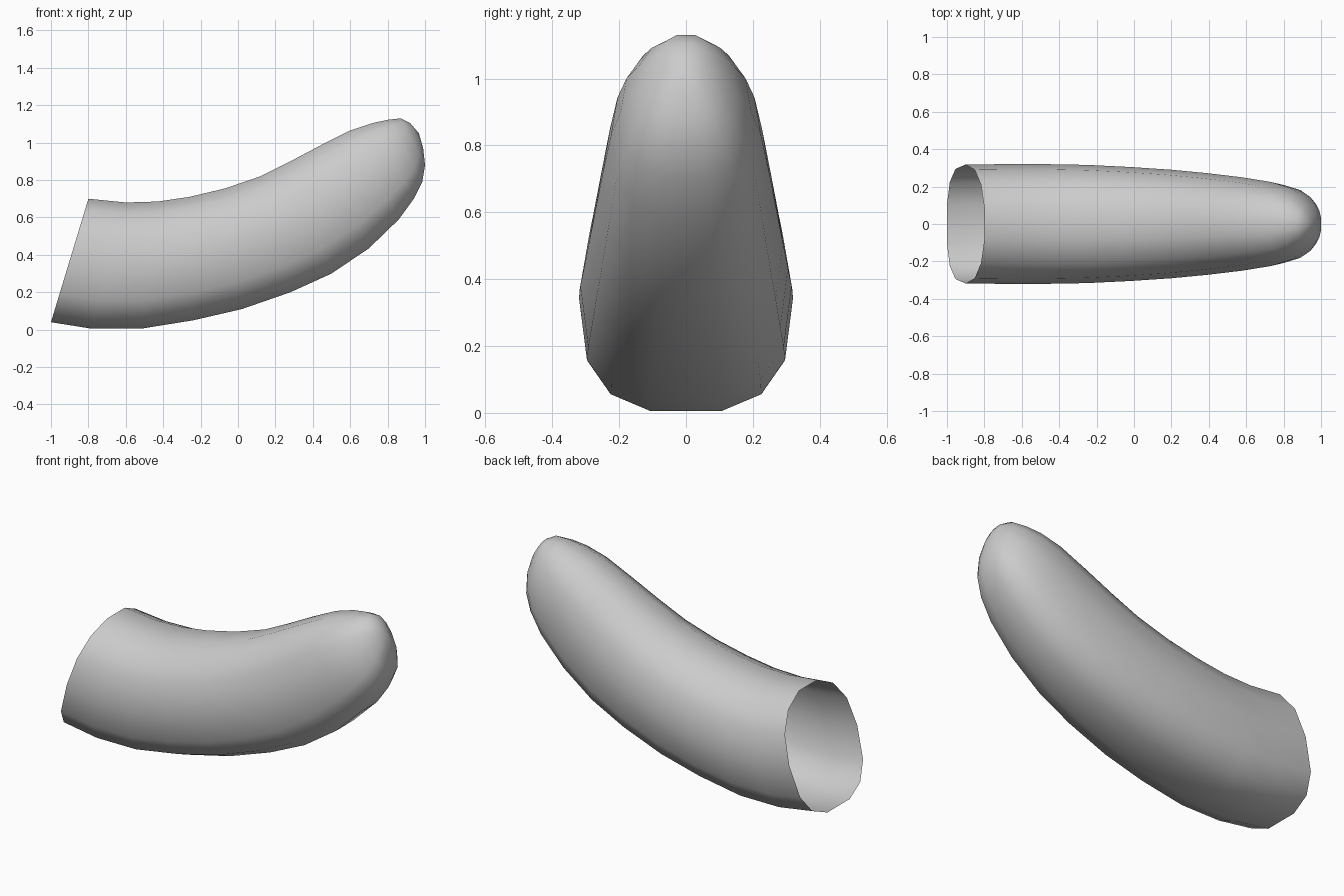
import bpy, bmesh, math

if "Cube" in bpy.data.objects:
    bpy.data.objects.remove(bpy.data.objects["Cube"])

# Cross-sections: bottom x, bottom z, top x, top z, half width
SECTIONS = [
    (-1.00, .04, -.80, .70, .318),
    (-.78, .005, -.60, .68, .32),
    (-.52, .005, -.43, .685, .32),
    (-.24, .05, -.26, .71, .316),
    (.02, .11, -.07, .755, .305),
    (.28, .20, .12, .82, .29),
    (.50, .30, .28, .90, .272),
    (.70, .435, .45, .99, .25),
    (.86, .59, .60, 1.065, .225),
    (.94, .70, .72, 1.105, .195),
    (.985, .79, .80, 1.122, .155),
    (1.00, .88, .87, 1.13, .105),
    (.99, .97, .92, 1.105, .055),
]
SIDES = 14


def squircle(v, n):
    return math.copysign(abs(v) ** (2 / n), v)


bm = bmesh.new()
rings = []
for bx, bz, tx, tz, w in SECTIONS:
    ring = []
    for i in range(SIDES):
        a = 2 * math.pi * (i + .5) / SIDES - math.pi / 2
        n = 2.7 if math.sin(a) < 0 else 2.25  # fuller underside
        y = w * squircle(math.cos(a), n)
        # stretch so the flat bottom and top edges reach the profile
        t = .5 + .5 * squircle(math.sin(a), n) / squircle(math.cos(math.pi / SIDES), n)
        ring.append(bm.verts.new((bx + (tx - bx) * t, y, bz + (tz - bz) * t)))
    rings.append(ring)

# Tube walls, left end open
for r0, r1 in zip(rings, rings[1:]):
    for i in range(SIDES):
        j = (i + 1) % SIDES
        bm.faces.new((r0[i], r0[j], r1[j], r1[i]))

# Rounded tip
tip = bm.verts.new((.967, 0, 1.05))
for i in range(SIDES):
    bm.faces.new((rings[-1][i], rings[-1][(i + 1) % SIDES], tip))

bmesh.ops.recalc_face_normals(bm, faces=bm.faces)
for f in bm.faces:
    f.smooth = True
mesh = bpy.data.meshes.new("curved_sleeve")
bm.to_mesh(mesh)
bm.free()
# Make sure the normals face outward
if sum(p.normal.y * p.center.y for p in mesh.polygons) < 0:
    mesh.flip_normals()
obj = bpy.data.objects.new("curved_sleeve", mesh)
bpy.context.collection.objects.link(obj)
